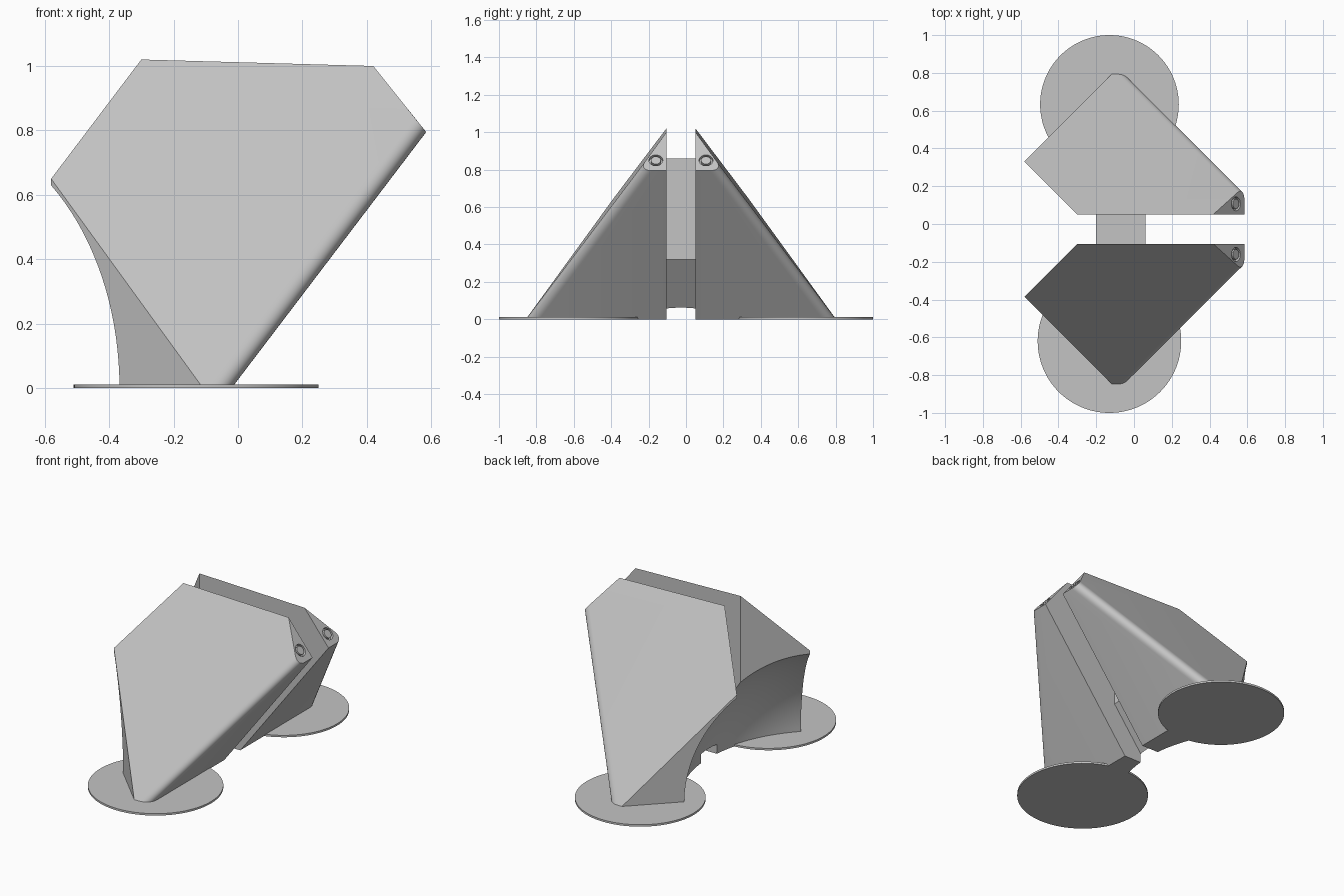
import bpy, bmesh
from mathutils import Vector

cube = bpy.data.objects.get("Cube")
if cube:
    bpy.data.objects.remove(cube, do_unlink=True)

grey = bpy.data.materials.new("light_grey")
grey.use_nodes = True
COLOUR = (0.55, 0.55, 0.55, 1)
grey.diffuse_color = COLOUR
grey.node_tree.nodes["Principled BSDF"].inputs["Base Color"].default_value = COLOUR

MID_Y = -0.027          # mirror plane between the two halves
GAP = 0.078             # half the gap between them
UP = Vector((0, 0, 1))
UNDER = Vector((0.796, 0, -0.605)).normalized()
CAP = Vector((0.78, 0, 0.625)).normalized()


def activate(obj):
    bpy.ops.object.select_all(action="DESELECT")
    obj.select_set(True)
    bpy.context.view_layer.objects.active = obj


def smooth(obj):
    activate(obj)
    bpy.ops.object.shade_smooth_by_angle(angle=0.5)


def finish(bm, name):
    bmesh.ops.recalc_face_normals(bm, faces=bm.faces)
    mesh = bpy.data.meshes.new(name)
    bm.to_mesh(mesh)
    bm.free()
    mesh.materials.append(grey)
    obj = bpy.data.objects.new(name, mesh)
    bpy.context.collection.objects.link(obj)
    return obj


def slice_off(bm, point, normal):
    """Remove everything on the normal's side of a plane and cap the cut."""
    geom = bm.verts[:] + bm.edges[:] + bm.faces[:]
    bmesh.ops.bisect_plane(bm, geom=geom, plane_co=point, plane_no=normal,
                           clear_outer=True)
    rim = [e for e in bm.edges if e.is_boundary]
    bmesh.ops.holes_fill(bm, edges=rim, sides=0)
    bmesh.ops.recalc_face_normals(bm, faces=bm.faces)


def subtract(obj, cutter):
    activate(obj)
    mod = obj.modifiers.new("cut", "BOOLEAN")
    mod.operation = "DIFFERENCE"
    mod.solver = "EXACT"
    mod.object = cutter
    bpy.ops.object.modifier_apply(modifier=mod.name)


def cylinder(name, centre, radius, depth, axis=UP, segments=48):
    bm = bmesh.new()
    bmesh.ops.create_cone(bm, cap_ends=True, segments=segments, radius1=radius,
                          radius2=radius, depth=depth)
    turn = UP.rotation_difference(axis).to_matrix()
    bmesh.ops.rotate(bm, matrix=turn, verts=bm.verts)
    bmesh.ops.translate(bm, vec=centre, verts=bm.verts)
    return finish(bm, name)


def wedge(name, side):
    """One leaning half; side is -1 for the front and 1 for the back."""
    def at(x, y, z):
        return Vector((x, MID_Y + side * y, z))

    def facing(x, y, z):
        return Vector((x, side * y, z)).normalized()

    bm = bmesh.new()
    bmesh.ops.create_cube(bm, size=5)
    slope = facing(0.028, 1.35, 1)
    slice_off(bm, at(-0.3, GAP, 1.02), slope)
    slice_off(bm, at(-0.02, 0, 0), UNDER)

    # Rounded edge between the sloping panel and the underside
    def touches(edge, normal):
        return any(f.normal.dot(normal) > 0.99 for f in edge.link_faces)

    edges = [e for e in bm.edges if touches(e, slope) and touches(e, UNDER)]
    bmesh.ops.bevel(bm, geom=edges, offset=0.06, segments=10, profile=0.5,
                    affect="EDGES")

    # Inner wall, two diagonal sides, end cap and base
    slice_off(bm, at(0, GAP, 0), facing(0, -1, 0))
    slice_off(bm, at(-0.3, GAP, 0), facing(-1, -1, 0))
    slice_off(bm, at(-0.58, 0.358, 0), facing(-1, 1, 0))
    slice_off(bm, at(0.58, 0, 0.8), CAP)
    slice_off(bm, at(0, 0, 0), -UP)
    body = finish(bm, name + "_wedge")
    subtract(body, scoop)

    # Ring groove in the end cap, with a flush plug inside it
    spot = at(0.54, 0.134, 0.85)
    groove = cylinder("groove_cutter", spot, 0.037, 0.04, CAP)
    subtract(body, groove)
    bpy.data.objects.remove(groove, do_unlink=True)
    smooth(body)
    smooth(cylinder(name + "_plug", spot - CAP * 0.02, 0.026, 0.04, CAP))


# Round hollow under the right side
bm = bmesh.new()
bmesh.ops.create_uvsphere(bm, u_segments=128, v_segments=64, radius=0.81)
bmesh.ops.translate(bm, vec=(-0.943, MID_Y, 0), verts=bm.verts)
scoop = finish(bm, "scoop_cutter")
scoop.hide_render = True

# Leaning halves
wedge("front", -1)
wedge("back", 1)

# Bar joining the halves
bm = bmesh.new()
bmesh.ops.create_cube(bm, size=1)
bmesh.ops.scale(bm, vec=(0.26, 2 * GAP + 0.01, 0.86), verts=bm.verts)
bmesh.ops.translate(bm, vec=(-0.07, MID_Y, 0.43), verts=bm.verts)
slice_off(bm, Vector((0.06, 0, 0.32)), UNDER)
bar = finish(bm, "connecting_bar")
subtract(bar, scoop)
smooth(bar)
bpy.data.objects.remove(scoop, do_unlink=True)

# Flat round feet
smooth(cylinder("front_foot_disc", (-0.13, -0.62, 0.006), 0.38, 0.012, segments=96))
smooth(cylinder("back_foot_disc", (-0.13, 0.633, 0.006), 0.367, 0.012, segments=96))
